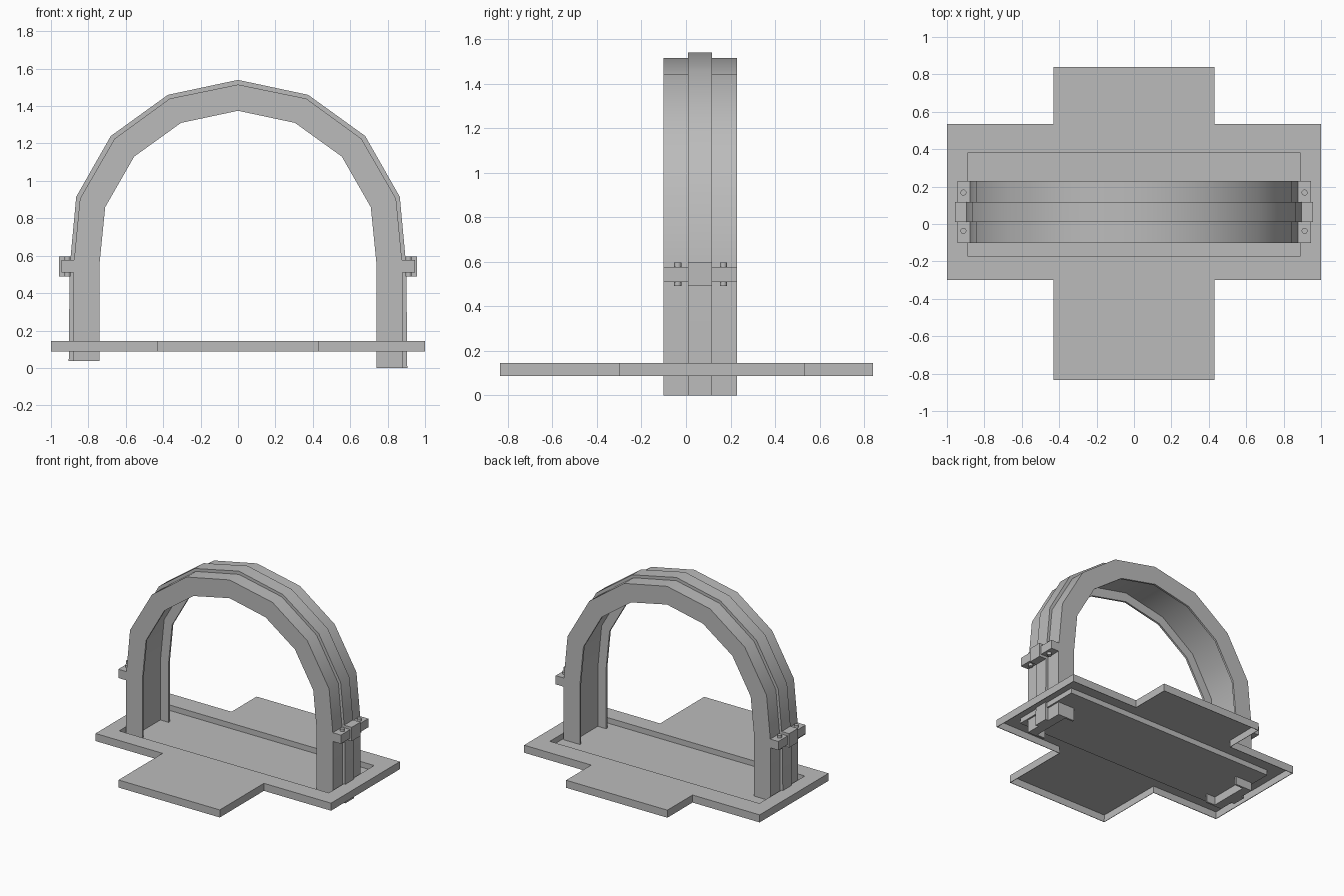
import bpy
import bmesh
import math

cube = bpy.data.objects.get("Cube")
if cube:
    bpy.data.objects.remove(cube, do_unlink=True)

GREY = (0.5, 0.5, 0.5, 1.0)
grey = bpy.data.materials.new("plain_grey")
grey.use_nodes = True
grey.diffuse_color = GREY
grey.node_tree.nodes["Principled BSDF"].inputs["Base Color"].default_value = GREY


def make_object(name, bm, smooth=False):
    bmesh.ops.remove_doubles(bm, verts=bm.verts, dist=0.0001)
    bmesh.ops.recalc_face_normals(bm, faces=bm.faces)
    mesh = bpy.data.meshes.new(name)
    bm.to_mesh(mesh)
    bm.free()
    mesh.materials.append(grey)
    obj = bpy.data.objects.new(name, mesh)
    bpy.context.collection.objects.link(obj)
    if smooth:
        bpy.ops.object.select_all(action='DESELECT')
        obj.select_set(True)
        bpy.context.view_layer.objects.active = obj
        bpy.ops.object.shade_smooth_by_angle(angle=math.radians(32))
    return obj


def add_face(bm, points):
    return bm.faces.new([bm.verts.new(p) for p in points])


def box(name, x0, x1, y0, y1, z0, z1):
    bm = bmesh.new()
    bmesh.ops.create_cube(bm, size=1)
    for v in bm.verts:
        v.co = ((x0 + x1) / 2 + v.co.x * (x1 - x0),
                (y0 + y1) / 2 + v.co.y * (y1 - y0),
                (z0 + z1) / 2 + v.co.z * (z1 - z0))
    return make_object(name, bm)


def cylinder(name, x, y, z0, z1, radius):
    bm = bmesh.new()
    bmesh.ops.create_cone(bm, cap_ends=True, segments=16, radius1=radius,
                          radius2=radius, depth=z1 - z0)
    bmesh.ops.translate(bm, verts=bm.verts, vec=(x, y, (z0 + z1) / 2))
    return make_object(name, bm, smooth=True)


# Cross-shaped base tray: hollow underneath, with a sunken rectangular floor
TOP, FLOOR, RIM = 0.145, 0.103, 0.087
xs = [-1, -0.89, -0.43, 0.43, 0.89, 1]
ys = [-0.835, -0.3, -0.17, 0.38, 0.535, 0.84]


def cell_height(i, j):
    if not (0 <= i < 5 and 0 <= j < 5) or (j in (0, 4) and i != 2):
        return RIM
    return FLOOR if j == 2 and 1 <= i <= 3 else TOP


bm = bmesh.new()
for i in range(5):
    for j in range(5):
        h = cell_height(i, j)
        if h == RIM:
            continue
        corners = [(xs[i], ys[j]), (xs[i + 1], ys[j]),
                   (xs[i + 1], ys[j + 1]), (xs[i], ys[j + 1])]
        add_face(bm, [(x, y, h) for x, y in corners])
        for k, (di, dj) in enumerate([(0, -1), (1, 0), (0, 1), (-1, 0)]):
            low = cell_height(i + di, j + dj)
            if low < h:
                a, b = corners[k], corners[(k + 1) % 4]
                add_face(bm, [(*a, low), (*b, low), (*b, h), (*a, h)])
base = make_object("base_tray", bm)
shell = base.modifiers.new("shell", 'SOLIDIFY')
shell.thickness = 0.005
shell.offset = -1

# Arch: channel section with an outer rib, swept along a faceted curve
inner = [(0.74, 0), (0.74, 0.56), (0.71, 0.86), (0.555, 1.13), (0.305, 1.31), (0, 1.375)]
outer = [(0.88, 0), (0.88, 0.54), (0.845, 0.905), (0.66, 1.225), (0.365, 1.44), (0, 1.515)]
ridge = [(0.905, 0), (0.9, 0.54), (0.865, 0.915), (0.68, 1.24), (0.375, 1.46), (0, 1.54)]
web = [((a + c) / 2, (b + d) / 2) for (a, b), (c, d) in zip(inner, outer)]
Y0, Y1, RIB0, RIB1, LIP = -0.102, 0.23, 0.01, 0.117, 0.015
section = [(inner, Y0), (outer, Y0), (outer, RIB0), (ridge, RIB0),
           (ridge, RIB1), (outer, RIB1), (outer, Y1), (inner, Y1),
           (inner, Y1 - LIP), (web, Y1 - LIP), (web, Y0 + LIP), (inner, Y0 + LIP)]


def station(side, k):
    # The right foot is slightly shorter than the left one
    lift = 0.037 if side < 0 and k == 0 else 0
    return [(side * p[k][0], y, p[k][1] + lift) for p, y in section]


bm = bmesh.new()
stations = [station(-1, k) for k in range(6)] + [station(1, k) for k in range(4, -1, -1)]
rings = [[bm.verts.new(p) for p in s] for s in stations]
n = len(section)
for a, b in zip(rings, rings[1:]):
    for k in range(n):
        m = (k + 1) % n
        bm.faces.new([a[k], a[m], b[m], b[k]])
bm.faces.new(rings[0])
bm.faces.new(rings[-1][::-1])
make_object("arch_channel", bm, smooth=True)

# Clamps on both sides: a tall centre block, two lower tabs and their bolts
for side, label in ((-1, "right"), (1, "left")):
    def across(a, b):
        return sorted((side * a, side * b))
    box(label + "_clamp_block", *across(0.87, 0.958), RIB0, RIB1, 0.49, 0.597)
    for y0, y1, place in ((Y0, RIB0, "front"), (RIB1, Y1, "back")):
        box(f"{label}_{place}_clamp_tab", *across(0.86, 0.945), y0, y1, 0.51, 0.577)
        y = -0.037 if place == "front" else 0.168
        cylinder(f"{label}_{place}_bolt", side * 0.912, y, 0.49, 0.597, 0.016)
